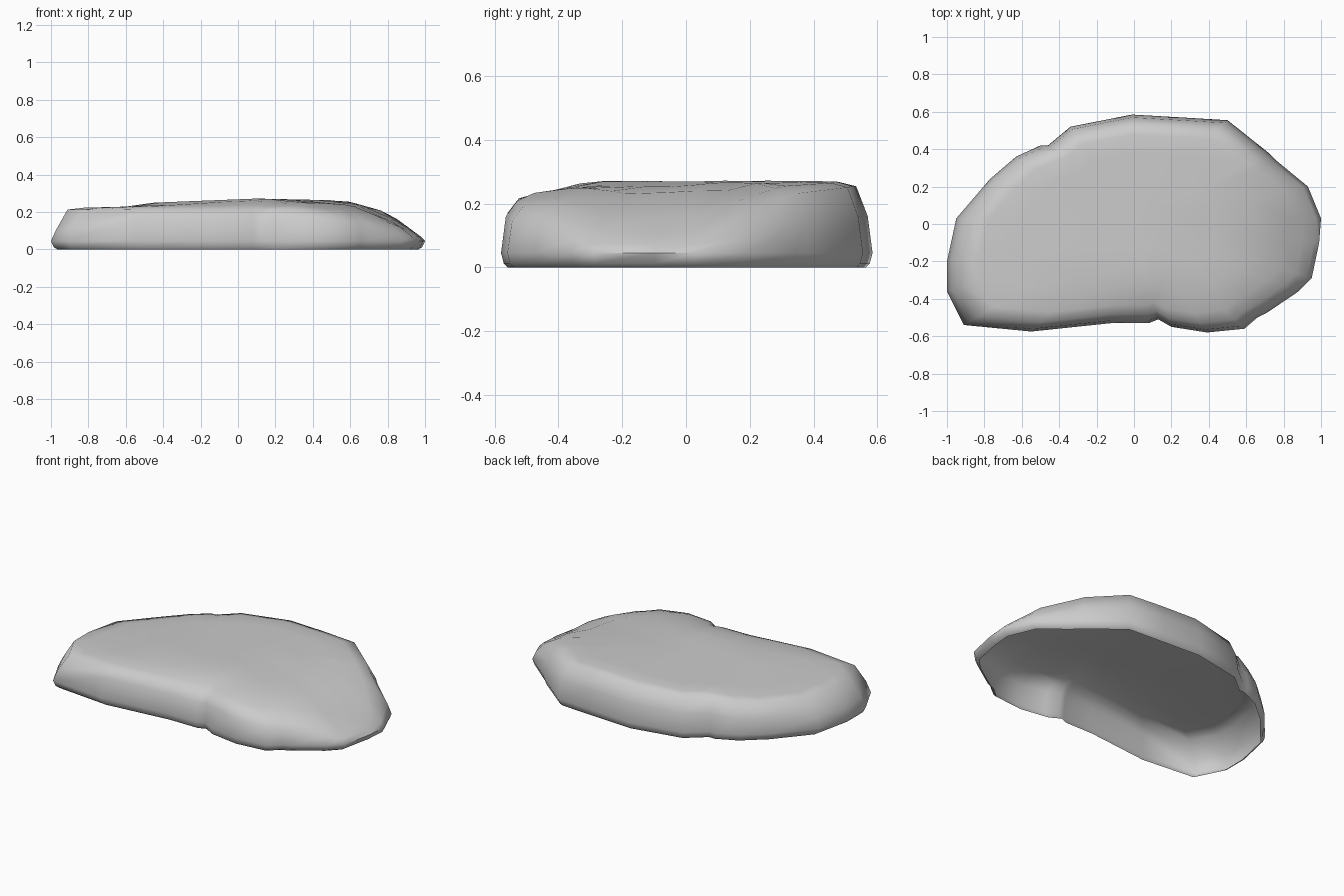
import bpy, bmesh, math

cube = bpy.data.objects.get("Cube")
if cube:
    bpy.data.objects.remove(cube, do_unlink=True)

# Widest contour of the slab, counter-clockwise seen from above
OUTLINE = [
    (-.91, -.54), (-.55, -.575), (-.12, -.53), (.08, -.53), (.13, -.51),
    (.2, -.55), (.39, -.58), (.59, -.56), (.66, -.5), (.71, -.475),
    (.88, -.36), (.95, -.29), (.99, -.1), (1, .03), (.93, .2), (.76, .34),
    (.72, .38), (.5, .555), (.25, .57), (-.01, .585), (-.34, .52),
    (-.46, .42), (-.5, .42), (-.63, .36), (-.77, .24), (-.95, .03),
    (-1, -.2), (-1, -.36),
]

# Crest height along the length of the slab
CREST = [(-1, .225), (-.65, .222), (-.45, .25), (.1, .272), (.55, .262),
         (.7, .238), (.85, .175), (1, .1)]


def smooth(t):
    t = max(0, min(1, t))
    return t * t * (3 - 2 * t)


def crest(x):
    for (x0, z0), (x1, z1) in zip(CREST, CREST[1:]):
        if x <= x1:
            return z0 + (z1 - z0) * (x - x0) / (x1 - x0)
    return CREST[-1][1]


def top_height(x, y):
    """Crest lowered at the front edge, in the groove and over the lobe."""
    front = smooth((-.25 - y) / .3) * smooth((x + .7) / .5)
    z = crest(x) - front * (.045 - .02 * smooth((x - .1) / .2))
    across = (x - .15) * .78 - (y + .45) * .62
    z -= .04 * smooth(across / .4) * smooth((.3 - y) / .35)
    z -= .012 * smooth(1 - abs(across) / .12)
    return max(z, .095)


def wall_height(x, y):
    """Steep at the front and right, leaning at the left and back."""
    steep = .45 + .3 * smooth((x + 1) / .4) - .15 * smooth((y - .1) / .3)
    return steep * top_height(x, y)


def ring(bm, scale, height):
    verts = []
    for x, y in OUTLINE:
        px, py = x * scale, y * scale
        verts.append(bm.verts.new((px, py, height(px, py))))
    return verts


def bridge(bm, lower, upper):
    n = len(lower)
    for i in range(n):
        j = (i + 1) % n
        bm.faces.new((lower[i], lower[j], upper[j], upper[i]))


# Stone shell: open underneath, flared wall, rounded shoulder, uneven top
bm = bmesh.new()
LEVELS = [
    (.965, lambda x, y: 0),
    (.985, lambda x, y: .012),
    (1, lambda x, y: .045),
    (.974, wall_height),
    (.912, lambda x, y: .95 * top_height(x, y)),
    (.82, top_height),
    (.65, top_height),
    (.45, top_height),
    (.22, top_height),
]
rings = [ring(bm, scale, height) for scale, height in LEVELS]
for lower, upper in zip(rings, rings[1:]):
    bridge(bm, lower, upper)
centre = bm.verts.new((0, 0, top_height(0, 0)))
inner = rings[-1]
for i, vert in enumerate(inner):
    bm.faces.new((vert, inner[(i + 1) % len(inner)], centre))

mesh = bpy.data.meshes.new("stone_slab")
bm.to_mesh(mesh)
bm.free()
stone = bpy.data.objects.new("stone_slab", mesh)
bpy.context.collection.objects.link(stone)

# Plain grey stone
grey = bpy.data.materials.new("stone_grey")
grey.use_nodes = True
colour = (.6, .6, .6, 1)
grey.diffuse_color = colour
grey.node_tree.nodes["Principled BSDF"].inputs["Base Color"].default_value = colour
mesh.materials.append(grey)

# Smooth shading with sharp breaks kept
bpy.ops.object.select_all(action='DESELECT')
stone.select_set(True)
bpy.context.view_layer.objects.active = stone
bpy.ops.object.shade_smooth_by_angle(angle=math.radians(60))
